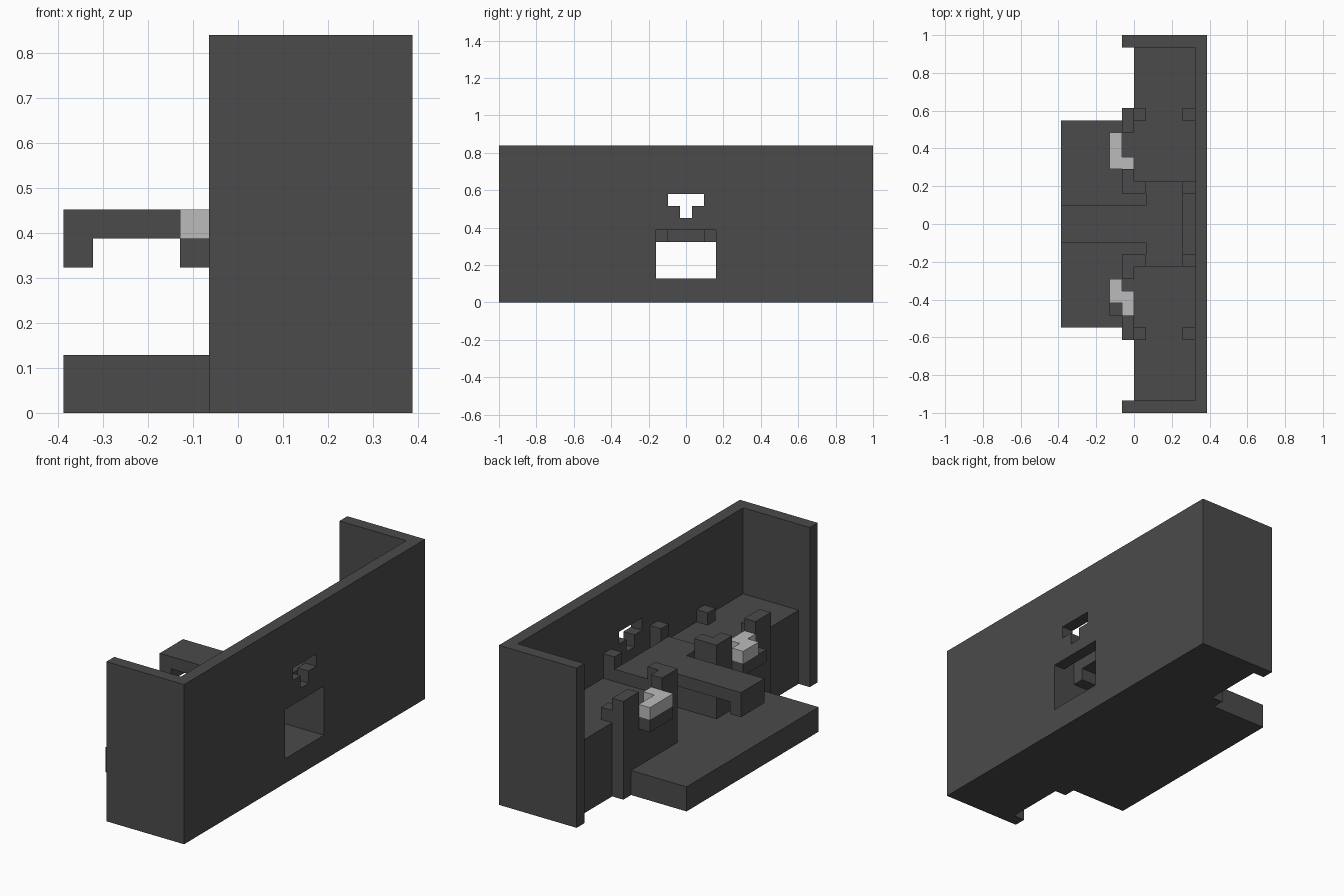
import bpy, bmesh
from itertools import product
from mathutils import Vector

old = bpy.data.objects.get("Cube")
if old:
    bpy.data.objects.remove(old, do_unlink=True)

SIZE = (12, 31, 13)          # block counts along x, y, z
U = 2 / SIZE[1]              # edge length of one block


def material(name, value):
    m = bpy.data.materials.new(name)
    m.use_nodes = True
    color = (value, value, value, 1)
    m.diffuse_color = color
    m.node_tree.nodes["Principled BSDF"].inputs["Base Color"].default_value = color
    return m


dark = material("dark grey", 0.07)
light = material("light grey", 0.5)


def cells(boxes):
    """Unit cells filled by boxes given as (x range, y range, z range)."""
    return {c for b in boxes for c in product(*(range(*r) for r in b))}


def mirrored(boxes):
    return [(x, (SIZE[1] - y[1], SIZE[1] - y[0]), z) for x, y, z in boxes]


def part(name, boxes, mat=dark, cut=()):
    """Outer skin of a union of boxes, with flat areas merged."""
    solid = cells(boxes) - cells(cut)
    bm = bmesh.new()
    verts = {}

    def vert(p):
        if p not in verts:
            verts[p] = bm.verts.new(((p[0] - SIZE[0] / 2) * U,
                                     (p[1] - SIZE[1] / 2) * U, p[2] * U))
        return verts[p]

    for c, axis, side in product(solid, range(3), (0, 1)):
        neighbour = list(c)
        neighbour[axis] += 2 * side - 1
        if tuple(neighbour) in solid:
            continue
        a, b = (axis + 1) % 3, (axis + 2) % 3
        loop = []
        for da, db in ((0, 0), (1, 0), (1, 1), (0, 1)):
            p = list(c)
            p[axis] += side
            p[a] += da
            p[b] += db
            loop.append(vert(tuple(p)))
        bm.faces.new(loop if side else loop[::-1])
    bmesh.ops.dissolve_limit(bm, angle_limit=0.01, verts=bm.verts[:], edges=bm.edges[:])
    mesh = bpy.data.meshes.new(name)
    bm.to_mesh(mesh)
    bm.free()
    mesh.materials.append(mat)
    bpy.context.collection.objects.link(bpy.data.objects.new(name, mesh))


def pair(name, boxes, mat=dark):
    part("left_" + name, boxes, mat)
    part("right_" + name, mirrored(boxes), mat)


# Outer shell: back wall and two ends, with a doorway and a T-shaped window
part("outer_wall",
     [((11, 12), (0, 31), (0, 13)), ((5, 12), (0, 1), (0, 13)), ((5, 12), (30, 31), (0, 13))],
     cut=[((11, 12), (13, 18), (2, 6)),
          ((11, 12), (14, 17), (8, 9)),
          ((11, 12), (15, 16), (7, 8))])

# Low platform and passage floor
part("platform", [((0, 5), (7, 24), (0, 2)), ((5, 11), (13, 18), (0, 2))])

# Raised floors with counter fronts, posts and small blocks
pair("raised_floor", [
    ((6, 11), (18, 30), (0, 6)),
    ((5, 6), (18, 25), (0, 6)),
    ((5, 6), (23, 25), (6, 8)),      # outer post
    ((5, 6), (18, 20), (6, 8)),      # inner post
    ((6, 7), (18, 19), (6, 8)),
    ((10, 11), (18, 19), (6, 8)),    # doorway post
    ((6, 7), (24, 25), (6, 7)),
    ((10, 11), (24, 25), (6, 7)),
])

# Bridge over the passage, with a beam reaching forward and a hanging lip
part("bridge", [
    ((7, 10), (12, 19), (6, 7)),
    ((0, 7), (14, 17), (6, 7)),
    ((0, 1), (14, 17), (5, 6)),
    ((7, 10), (13, 14), (5, 6)),
    ((7, 10), (17, 18), (5, 6)),
])

# Shelves with the light blocks resting on them
pair("shelf", [((4, 5), (20, 23), (5, 6))])
part("left_light_block", [((4, 5), (20, 23), (6, 7)), ((5, 6), (20, 21), (6, 7))], light)
part("right_light_block", [((4, 5), (9, 11), (6, 7)), ((5, 6), (8, 10), (6, 7))], light)
